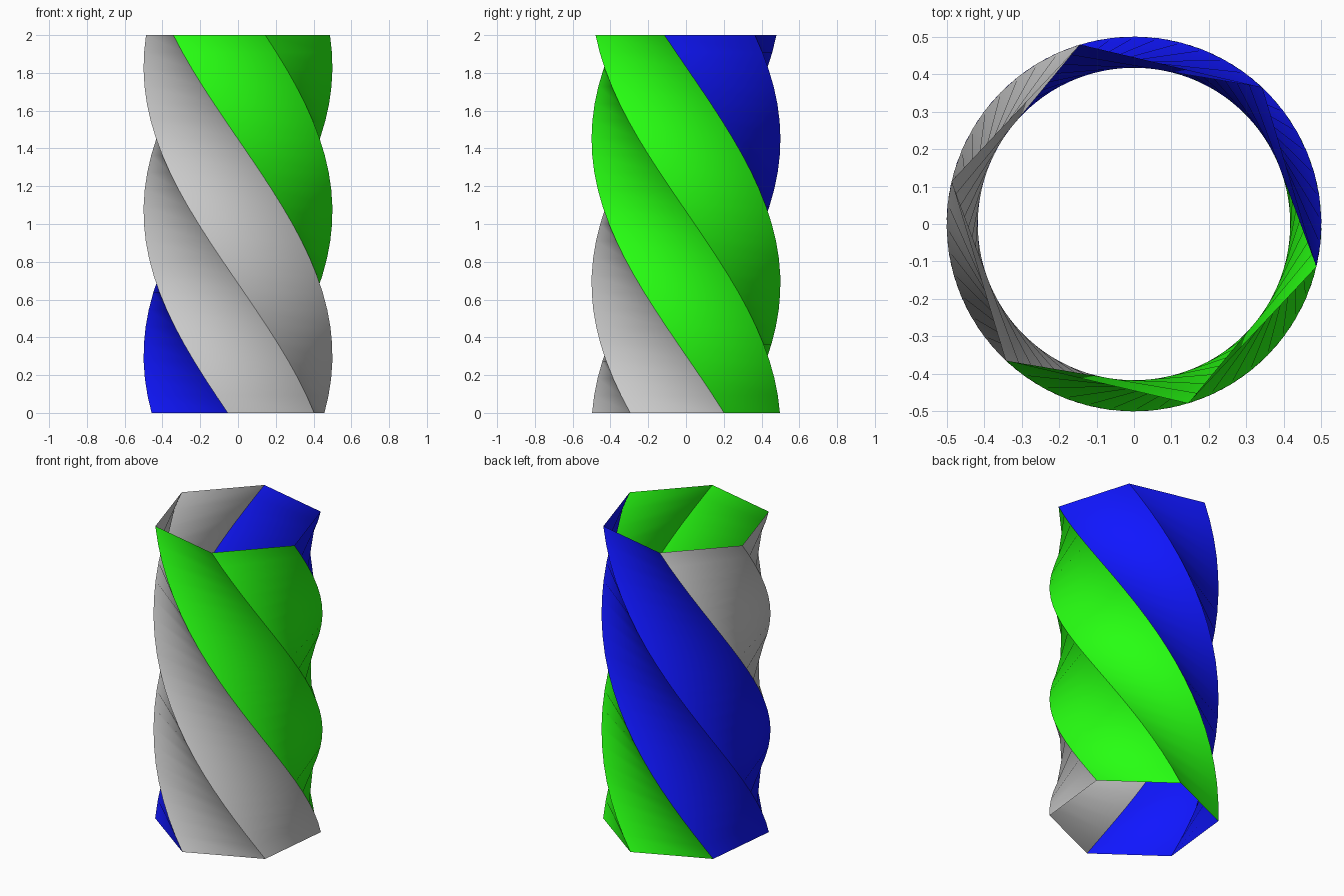
import bpy, bmesh
from math import radians, cos, sin

if "Cube" in bpy.data.objects:
    bpy.data.objects.remove(bpy.data.objects["Cube"])

RADIUS, HEIGHT, LAYERS = 0.5, 2.0, 22
TWIST = 157.0          # degrees turned from bottom to top
BOTTOM_ANGLE = 23.8    # angle of the first corner at the bottom


# One coloured band: two neighbouring sides of the twisted open hexagonal tube
def twisted_band(name, start, color=None):
    bm = bmesh.new()
    rows = []
    for k in range(LAYERS + 1):
        t = k / LAYERS
        row = []
        for i in range(3):
            a = radians(start + 60 * i - TWIST * t)
            row.append(bm.verts.new((RADIUS * cos(a), RADIUS * sin(a), HEIGHT * t)))
        rows.append(row)
    for low, high in zip(rows, rows[1:]):
        for i in range(2):
            # split along the long diagonal so each side dips inward
            bm.faces.new((low[i], low[i + 1], high[i])).smooth = True
            bm.faces.new((low[i + 1], high[i + 1], high[i])).smooth = True
        # keep the spiral corner between the two smooth sides crisp
        bm.edges.get((low[1], high[1])).smooth = False
    mesh = bpy.data.meshes.new(name)
    bm.to_mesh(mesh)
    bm.free()
    obj = bpy.data.objects.new(name, mesh)
    bpy.context.collection.objects.link(obj)
    if color:
        mat = bpy.data.materials.new(name + "_color")
        mat.diffuse_color = color
        mat.use_nodes = True
        mat.node_tree.nodes["Principled BSDF"].inputs["Base Color"].default_value = mat.diffuse_color
        mesh.materials.append(mat)
    return obj


# Three bands close the tube
twisted_band("green_band", BOTTOM_ANGLE, (0.02, 1.0, 0.006, 1))
twisted_band("blue_band", BOTTOM_ANGLE + 120, (0.005, 0.008, 1.0, 1))
twisted_band("grey_band", BOTTOM_ANGLE + 240)
